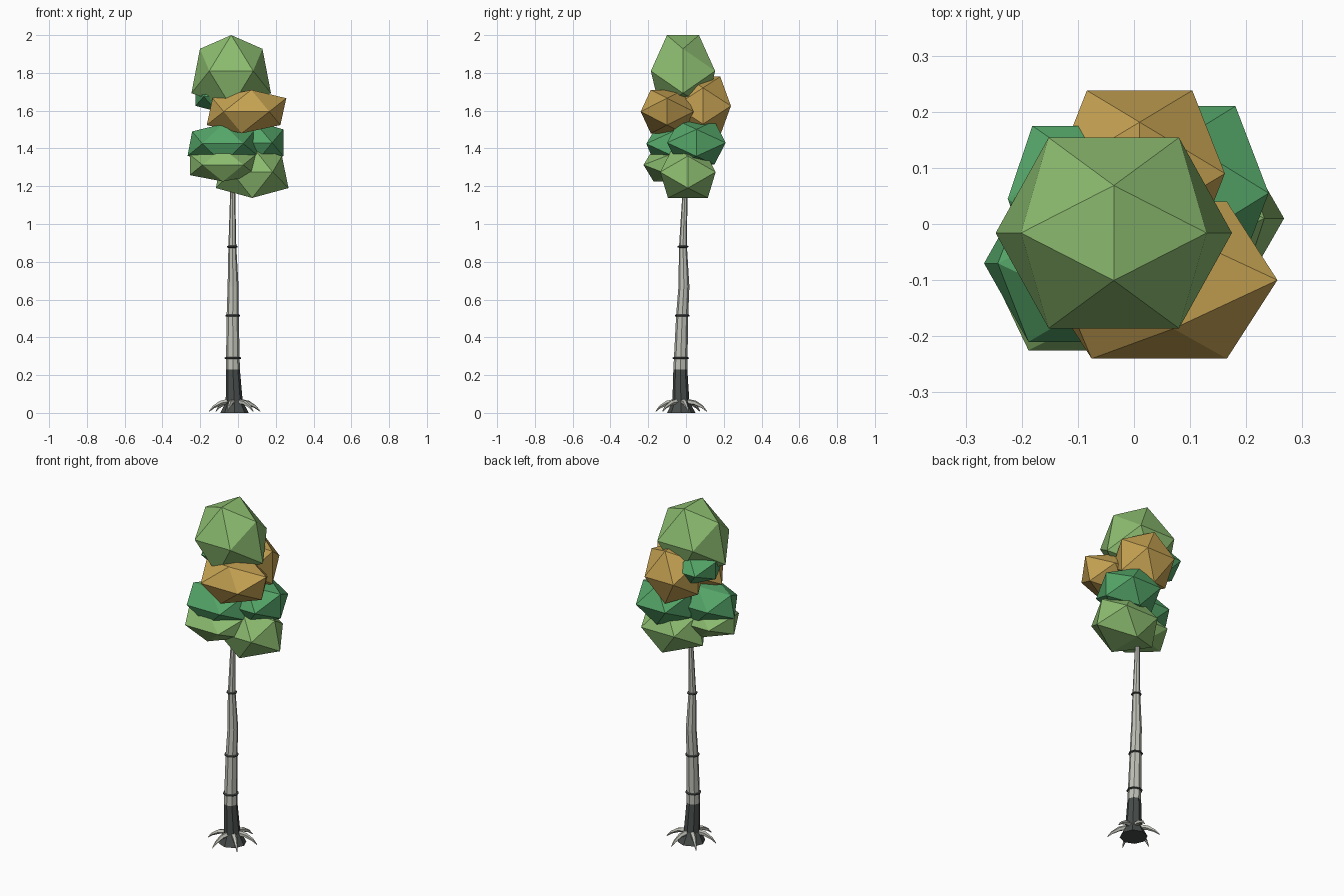
import bpy
import bmesh
from math import cos, sin, tau, radians
from mathutils import Vector

cube = bpy.data.objects.get("Cube")
if cube:
    bpy.data.objects.remove(cube, do_unlink=True)


def make_material(name, rgb):
    mat = bpy.data.materials.new(name)
    mat.use_nodes = True
    mat.diffuse_color = (*rgb, 1)
    bsdf = next(n for n in mat.node_tree.nodes if n.type == 'BSDF_PRINCIPLED')
    bsdf.inputs["Base Color"].default_value = (*rgb, 1)
    bsdf.inputs["Roughness"].default_value = 0.9
    return mat


LIGHT_GREEN = make_material("light_green_leaves", (0.26, 0.5, 0.16))
DARK_GREEN = make_material("dark_green_leaves", (0.09, 0.38, 0.14))
ORANGE = make_material("orange_leaves", (0.56, 0.36, 0.085))
PALE_BARK = make_material("pale_bark", (0.52, 0.53, 0.47))
DARK_BARK = make_material("dark_bark", (0.065, 0.075, 0.07))


def finish(bm, name, *materials):
    bmesh.ops.recalc_face_normals(bm, faces=bm.faces[:])
    mesh = bpy.data.meshes.new(name)
    bm.to_mesh(mesh)
    bm.free()
    for mat in materials:
        mesh.materials.append(mat)
    obj = bpy.data.objects.new(name, mesh)
    bpy.context.collection.objects.link(obj)
    return obj


def loft(bm, rings):
    """Skin a list of equal point loops and cap both ends."""
    loops = [[bm.verts.new(p) for p in ring] for ring in rings]
    n = len(loops[0])
    for a, b in zip(loops, loops[1:]):
        for i in range(n):
            j = (i + 1) % n
            bm.faces.new((a[i], a[j], b[j], b[i]))
    bm.faces.new(loops[0][::-1])
    bm.faces.new(loops[-1])


def leaf_clump(name, mat, centre, half, taper=0, lean=0):
    """Stretched twenty-sided clump; taper widens and lean shifts x with height."""
    phi = (1 + 5 ** 0.5) / 2
    bm = bmesh.new()
    for s in (-1, 1):
        for t in (-phi, phi):
            for x, y, z in ((0, s, t), (s, t, 0), (t, 0, s)):
                grow = 1 + taper * z
                bm.verts.new((centre[0] + (x * grow / phi + lean * z) * half[0],
                              centre[1] + y * grow / phi * half[1],
                              centre[2] + z / phi * half[2]))
    bmesh.ops.convex_hull(bm, input=bm.verts[:])
    finish(bm, name, mat)


# Leaf clumps, from the crown downwards
leaf_clump("crown_clump", LIGHT_GREEN, (-0.036, -0.016, 1.81), (0.188, 0.17, 0.19), taper=-0.12)
leaf_clump("upper_left_clump", DARK_GREEN, (-0.11, 0.045, 1.675), (0.115, 0.13, 0.08))
leaf_clump("front_orange_clump", ORANGE, (0.045, -0.1, 1.595), (0.195, 0.14, 0.115), lean=0.08)
leaf_clump("back_orange_clump", ORANGE, (0.01, 0.09, 1.625), (0.152, 0.148, 0.155))
leaf_clump("left_green_clump", DARK_GREEN, (-0.08, -0.07, 1.425), (0.175, 0.14, 0.105), taper=-0.07)
leaf_clump("right_green_clump", DARK_GREEN, (0.085, 0.055, 1.43), (0.155, 0.155, 0.115))
leaf_clump("lower_left_clump", LIGHT_GREEN, (-0.08, -0.085, 1.313), (0.175, 0.14, 0.088))
leaf_clump("lower_right_clump", LIGHT_GREEN, (0.075, 0.01, 1.275), (0.175, 0.147, 0.137), taper=-0.1)

# Trunk stations: height, centre x, centre y, radius
STATIONS = [
    (0, -0.018, -0.025, 0.075), (0.06, -0.02, -0.027, 0.045),
    (0.23, -0.027, -0.03, 0.037), (0.52, -0.028, -0.02, 0.032),
    (0.67, -0.026, -0.011, 0.029), (0.88, -0.03, -0.016, 0.021),
    (1.18, -0.028, -0.005, 0.013), (1.35, -0.02, 0, 0.01),
]


def trunk_at(z):
    for a, b in zip(STATIONS, STATIONS[1:]):
        if z <= b[0]:
            return Vector(a).lerp(Vector(b), (z - a[0]) / (b[0] - a[0]))


def octagon(z, x, y, r):
    return [(x + r * cos(tau * i / 8), y + r * sin(tau * i / 8), z) for i in range(8)]


# Trunk, dark at its foot
bm = bmesh.new()
loft(bm, [octagon(*s) for s in STATIONS])
trunk = finish(bm, "trunk", PALE_BARK, DARK_BARK)
for face in trunk.data.polygons:
    face.material_index = int(face.center.z < 0.2)

# Bark rings
for n, height in enumerate((0.29, 0.515, 0.88)):
    _, x, y, r = trunk_at(height)
    bm = bmesh.new()
    loft(bm, [octagon(height + dz, x, y, r + out)
              for dz, out in ((-0.006, 0), (-0.003, 0.007), (0.003, 0.007), (0.006, 0))])
    finish(bm, f"bark_ring_{n + 1}", DARK_BARK)

# Curved pointed roots: distance out, height, thickness
ROOT = [(0.03, 0.06, 0.016), (0.075, 0.053, 0.013), (0.115, 0.032, 0.008), (0.14, 0.008, 0.002)]
for n in range(6):
    angle = radians(15) + tau * n / 6
    out = Vector((cos(angle), sin(angle), 0))
    side = Vector((-sin(angle), cos(angle), 0))
    tilt = (out * 0.5 + Vector((0, 0, 1))).normalized()
    foot = Vector((-0.018, -0.025, 0))
    bm = bmesh.new()
    loft(bm, [[foot + out * d + Vector((0, 0, z)) + side * (w * cos(tau * i / 5)) + tilt * (w * sin(tau * i / 5))
               for i in range(5)] for d, z, w in ROOT])
    finish(bm, f"root_{n + 1}", PALE_BARK)
